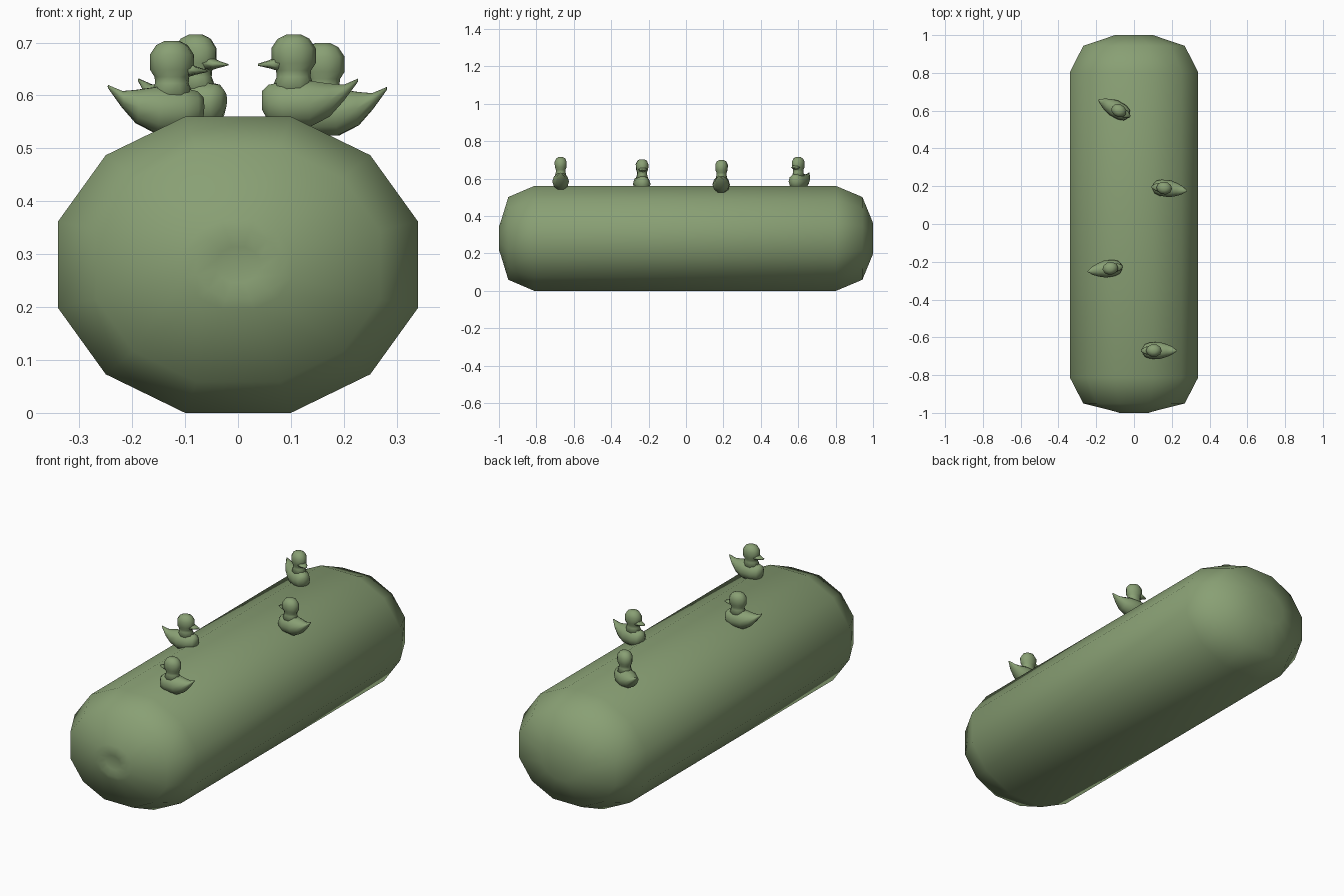
import bpy, bmesh
from math import cos, sin, pi, radians
from mathutils import Matrix, Vector

if "Cube" in bpy.data.objects:
    bpy.data.objects.remove(bpy.data.objects["Cube"])

GREEN = (0.25, 0.35, 0.175, 1)
mat = bpy.data.materials.new("sage green")
mat.use_nodes = True
mat.diffuse_color = GREEN
mat.node_tree.nodes["Principled BSDF"].inputs["Base Color"].default_value = GREEN


def loft(bm, rings):
    """Skin a list of point rings and cap both ends."""
    loops = [[bm.verts.new(p) for p in ring] for ring in rings]
    n = len(loops[0])
    for a, b in zip(loops, loops[1:]):
        for i in range(n):
            j = (i + 1) % n
            bm.faces.new((a[i], a[j], b[j], b[i]))
    bm.faces.new(loops[0][::-1])
    bm.faces.new(loops[-1])


def oval(centre, u, v, n=10):
    c, u, v = Vector(centre), Vector(u), Vector(v)
    return [c + u * cos(2 * pi * i / n) + v * sin(2 * pi * i / n) for i in range(n)]


def finish(bm, name):
    bmesh.ops.recalc_face_normals(bm, faces=bm.faces[:])
    for f in bm.faces:
        f.smooth = True
    me = bpy.data.meshes.new(name)
    bm.to_mesh(me)
    bm.free()
    me.materials.append(mat)
    ob = bpy.data.objects.new(name, me)
    bpy.context.collection.objects.link(ob)
    return ob


# Long rounded tank: twelve-sided section, domed ends, shallow front dimple
half = [(0.10, -0.28), (0.25, -0.207), (0.34, -0.082),
        (0.34, 0.082), (0.25, 0.207), (0.10, 0.28)]
section = half + [(-x, z) for x, z in reversed(half)]
stations = [(-0.992, 0.12), (-1.0, 0.23), (-0.992, 0.3), (-0.95, 0.79), (-0.812, 1),
            (0.803, 1), (0.943, 0.79), (1.0, 0.295)]
bm = bmesh.new()
loft(bm, [[(x * s, y, 0.28 + z * s) for x, z in section] for y, s in stations])
finish(bm, "tank")


def duck(name, x, y, z, heading):
    bm = bmesh.new()
    # Body from breast to upturned tail: x, centre height, half width, half height
    body = [(0.06, 0.052, 0.014, 0.018), (0.047, 0.046, 0.033, 0.037),
            (0.02, 0.044, 0.043, 0.045), (-0.03, 0.045, 0.045, 0.046),
            (-0.068, 0.052, 0.034, 0.033), (-0.095, 0.066, 0.022, 0.016),
            (-0.122, 0.09, 0.003, 0.003)]
    loft(bm, [oval((px, 0, pz), (0, w, 0), (0, 0, h)) for px, pz, w, h in body])
    # Neck and head: height, half length, half width
    head = [(0.065, 0.045, 0.035), (0.096, 0.032, 0.027), (0.108, 0.033, 0.027),
            (0.122, 0.042, 0.033), (0.15, 0.042, 0.034), (0.168, 0.03, 0.026),
            (0.176, 0.014, 0.012)]
    loft(bm, [oval((0, 0, pz), (a, 0, 0), (0, b, 0)) for pz, a, b in head])
    # Beak
    beak = [(0.025, 0.122, 0.024, 0.016), (0.045, 0.12, 0.019, 0.008),
            (0.067, 0.119, 0.007, 0.002)]
    loft(bm, [oval((px, 0, pz), (0, w, 0), (0, 0, h), 8) for px, pz, w, h in beak])
    ob = finish(bm, name)
    ob.matrix_world = Matrix.Translation((x, y, z)) @ Matrix.Rotation(radians(heading), 4, 'Z')


# Four ducks resting on top
duck("duck_back_right", -0.08, 0.60, 0.539, -28)
duck("duck_back_left", 0.16, 0.19, 0.523, 173)
duck("duck_front_right", -0.125, -0.235, 0.527, 8)
duck("duck_front_left", 0.105, -0.67, 0.539, 180)
